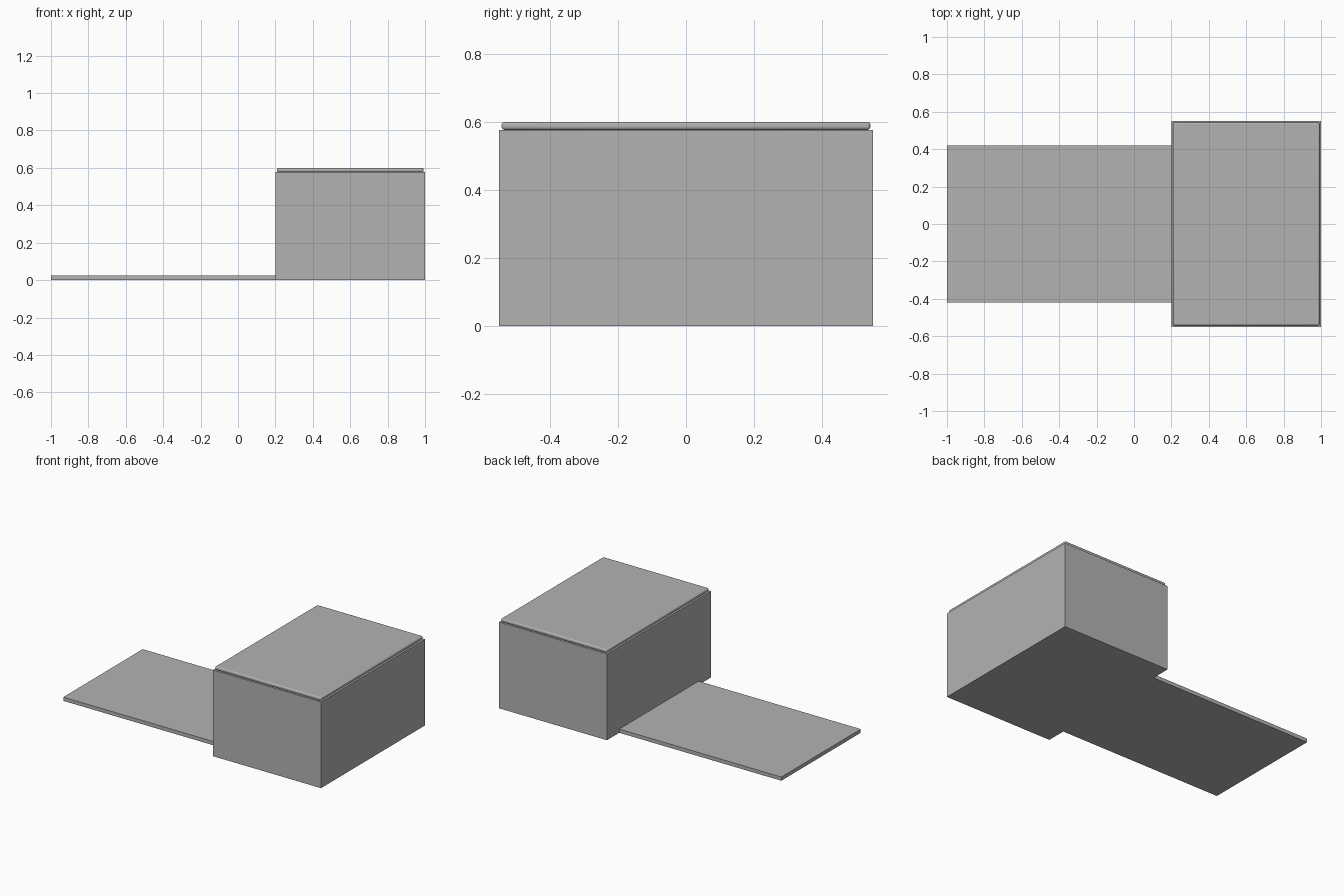
import bpy
import bmesh
from mathutils import Vector

cube = bpy.data.objects.get("Cube")
if cube:
    bpy.data.objects.remove(cube, do_unlink=True)

# Single matte grey
GREY = (0.45, 0.45, 0.45, 1)
grey = bpy.data.materials.new("plain grey")
grey.use_nodes = True
grey.diffuse_color = GREY
grey.node_tree.nodes["Principled BSDF"].inputs["Base Color"].default_value = GREY


def block(name, low, high):
    """Axis-aligned block between two corners."""
    low, high = Vector(low), Vector(high)
    bm = bmesh.new()
    bmesh.ops.create_cube(bm, size=1)
    bmesh.ops.scale(bm, vec=high - low, verts=bm.verts)
    mesh = bpy.data.meshes.new(name)
    bm.to_mesh(mesh)
    bm.free()
    mesh.materials.append(grey)
    obj = bpy.data.objects.new(name, mesh)
    obj.location = (low + high) / 2
    bpy.context.collection.objects.link(obj)
    return obj


# Low floor slab reaching out to the right side
block("floor_slab", (-1, -0.42, 0), (0.2, 0.42, 0.025))

# Main box
block("main_box", (0.2, -0.55, 0), (1, 0.55, 0.577))

# Thin lid with rounded rim, slightly inset from the box walls
lid = block("lid", (0.208, -0.542, 0.577), (0.992, 0.542, 0.6))
rim = lid.modifiers.new("rounded_rim", "BEVEL")
rim.width = 0.008
rim.segments = 3
bpy.context.view_layer.objects.active = lid
lid.select_set(True)
bpy.ops.object.shade_smooth_by_angle()
